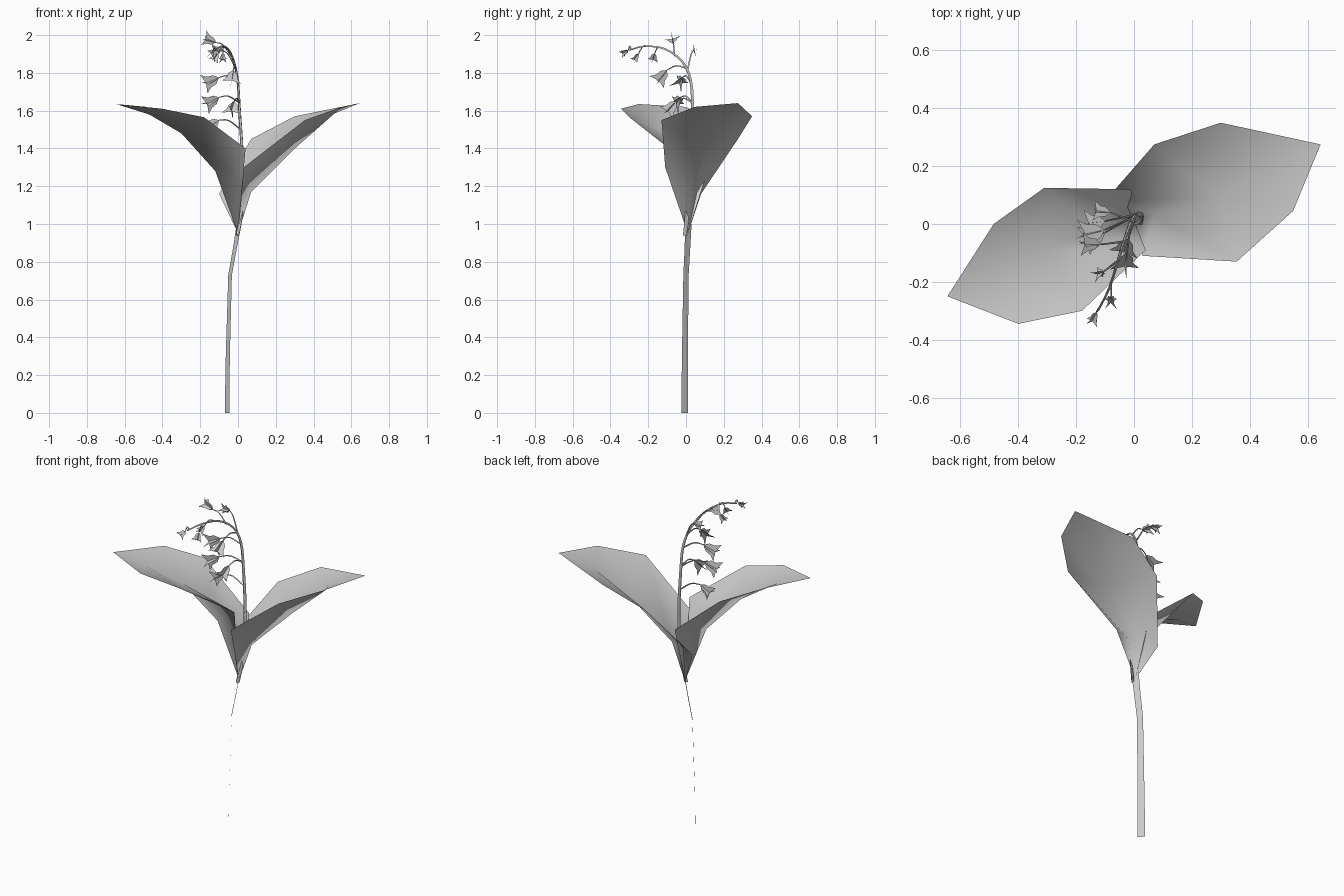
import bpy, bmesh
from mathutils import Vector

cube = bpy.data.objects.get("Cube")
if cube:
    bpy.data.objects.remove(cube)

grey = bpy.data.materials.new("pale_grey")
grey.use_nodes = True
grey.diffuse_color = (0.6, 0.6, 0.6, 1)
grey.node_tree.nodes["Principled BSDF"].inputs["Base Color"].default_value = (0.6, 0.6, 0.6, 1)


def finish(name, bm, smooth):
    mesh = bpy.data.meshes.new(name)
    bm.to_mesh(mesh)
    bm.free()
    mesh.materials.append(grey)
    for p in mesh.polygons:
        p.use_smooth = smooth
    obj = bpy.data.objects.new(name, mesh)
    bpy.context.collection.objects.link(obj)
    return obj


def loft(name, rows, smooth=True):
    """Skin neighbouring rows of points; a one-point row closes to a tip."""
    bm = bmesh.new()
    rows = [[bm.verts.new(p) for p in row] for row in rows]
    for a, b in zip(rows, rows[1:]):
        for i in range(max(len(a), len(b)) - 1):
            if len(a) == 1:
                bm.faces.new((a[0], b[i + 1], b[i]))
            elif len(b) == 1:
                bm.faces.new((a[i], a[i + 1], b[0]))
            else:
                bm.faces.new((a[i], a[i + 1], b[i + 1], b[i]))
    return finish(name, bm, smooth)


def spline(points, steps=3):
    """Catmull-Rom samples through the points."""
    p = [Vector(q) for q in points]
    p = [2 * p[0] - p[1]] + p + [2 * p[-1] - p[-2]]
    out = []
    for a, b, c, d in zip(p, p[1:], p[2:], p[3:]):
        for k in range(steps):
            t = k / steps
            out.append(0.5 * (2 * b + (c - a) * t + (2 * a - 5 * b + 4 * c - d) * t ** 2
                              + (3 * b - a - 3 * c + d) * t ** 3))
    return out + [p[-2]]


def stalk(name, points, r0, r1):
    """Three-sided tapering tube."""
    path = spline(points)
    rows = []
    for i, p in enumerate(path):
        t = (path[min(i + 1, len(path) - 1)] - path[max(i - 1, 0)]).normalized()
        u = t.cross(Vector((0.8, -0.6, 0.1))).normalized()
        v = t.cross(u)
        r = r0 + (r1 - r0) * i / (len(path) - 1)
        ring = [p + r * (u * c + v * s) for c, s in ((1, 0), (-0.5, 0.87), (-0.5, -0.87))]
        rows.append(ring + ring[:1])
    return loft(name, rows)


def bell(name, top, axis, size):
    """Blossom of two crossed flaring blades with notched rims."""
    top, axis = Vector(top), Vector(axis).normalized()
    u = axis.cross(Vector((0.3, 0.5, 0.8))).normalized()
    v = axis.cross(u)
    bm = bmesh.new()
    for side in ((u + v).normalized(), (u - v).normalized()):
        outline = [(0, 0), (0.28, 0.3), (0.34, 0.65), (0.6, 1),
                   (0, 0.85), (-0.6, 1), (-0.34, 0.65), (-0.28, 0.3)]
        bm.faces.new([bm.verts.new(top + size * (side * w + axis * h)) for w, h in outline])
    finish(name, bm, False)


# Flat main stem
across = Vector((0.012, -0.0175, 0))
stem = [((-0.058, -0.007, 0), 1), ((-0.054, -0.006, 0.3), 0.9), ((-0.042, 0, 0.73), 0.8),
        ((-0.015, 0.008, 0.88), 0.85), ((0.005, 0.012, 1.0), 1)]
loft("main_stem", [[Vector(c) - across * w, Vector(c) + across * w] for c, w in stem])

# Two broad folded leaves: edge, midrib, edge
loft("left_leaf", [
    [(0, 0.01, 0.95)],
    [(-0.1, 0.08, 1.16), (0.07, 0.03, 1.17), (0.03, -0.11, 1.3)],
    [(0.07, 0.275, 1.45), (0.29, 0.09, 1.39), (0.355, -0.13, 1.55)],
    [(0.3, 0.35, 1.57), (0.45, 0.2, 1.56), (0.55, 0.045, 1.62)],
    [(0.645, 0.275, 1.64)]])
loft("right_leaf", [
    [(0, 0.01, 0.95)],
    [(0.04, -0.09, 1.4), (-0.12, -0.02, 1.28), (-0.01, 0.12, 1.3)],
    [(-0.18, -0.3, 1.565), (-0.3, -0.09, 1.48), (-0.31, 0.125, 1.55)],
    [(-0.4, -0.345, 1.61), (-0.47, -0.19, 1.58), (-0.485, 0, 1.62)],
    [(-0.645, -0.25, 1.635)]])

# Arching flower stalk
stalk("flower_stalk", [(0, -0.005, 0.94), (0.025, 0.01, 1.1), (0.025, 0.03, 1.35), (0.01, 0.035, 1.6),
                       (0, 0.025, 1.76), (-0.02, -0.02, 1.86), (-0.05, -0.11, 1.925),
                       (-0.085, -0.22, 1.94), (-0.125, -0.3, 1.92)], 0.012, 0.004)

# Blossoms: stalk joint, blossom top, facing direction, size
blossoms = [
    ((-0.12, -0.29, 1.925), (-0.13, -0.305, 1.92), (-0.3, -0.7, -0.4), 0.045),
    ((-0.08, -0.2, 1.94), (-0.08, -0.25, 1.905), (0, -0.5, -0.8), 0.05),
    ((-0.06, -0.13, 1.93), (-0.105, -0.165, 1.905), (-0.5, -0.2, -0.8), 0.05),
    ((-0.035, -0.06, 1.89), (-0.115, -0.07, 1.96), (-0.9, 0, 0.35), 0.07),
    ((-0.01, 0.01, 1.82), (-0.08, 0.04, 1.92), (-0.9, 0.1, 0), 0.06),
    ((-0.01, 0.01, 1.82), (-0.025, -0.1, 1.815), (-0.1, -0.6, -0.7), 0.085),
    ((0.0, 0.025, 1.75), (-0.1, -0.02, 1.775), (-0.9, -0.2, -0.4), 0.09),
    ((0.01, 0.035, 1.64), (-0.02, -0.05, 1.65), (-0.2, -0.6, -0.7), 0.085),
    ((0.01, 0.035, 1.64), (-0.1, -0.03, 1.67), (-0.8, -0.3, -0.45), 0.09),
    ((0.015, 0.035, 1.5), (-0.1, 0.01, 1.55), (-0.8, -0.1, -0.5), 0.08)]
for n, (joint, top, axis, size) in enumerate(blossoms, 1):
    a, b = Vector(joint), Vector(top)
    stalk(f"blossom_stalk_{n}", [a, a.lerp(b, 0.55) + Vector((0, 0, 0.02)), b], 0.005, 0.003)
    bell(f"blossom_{n}", top, axis, size)
